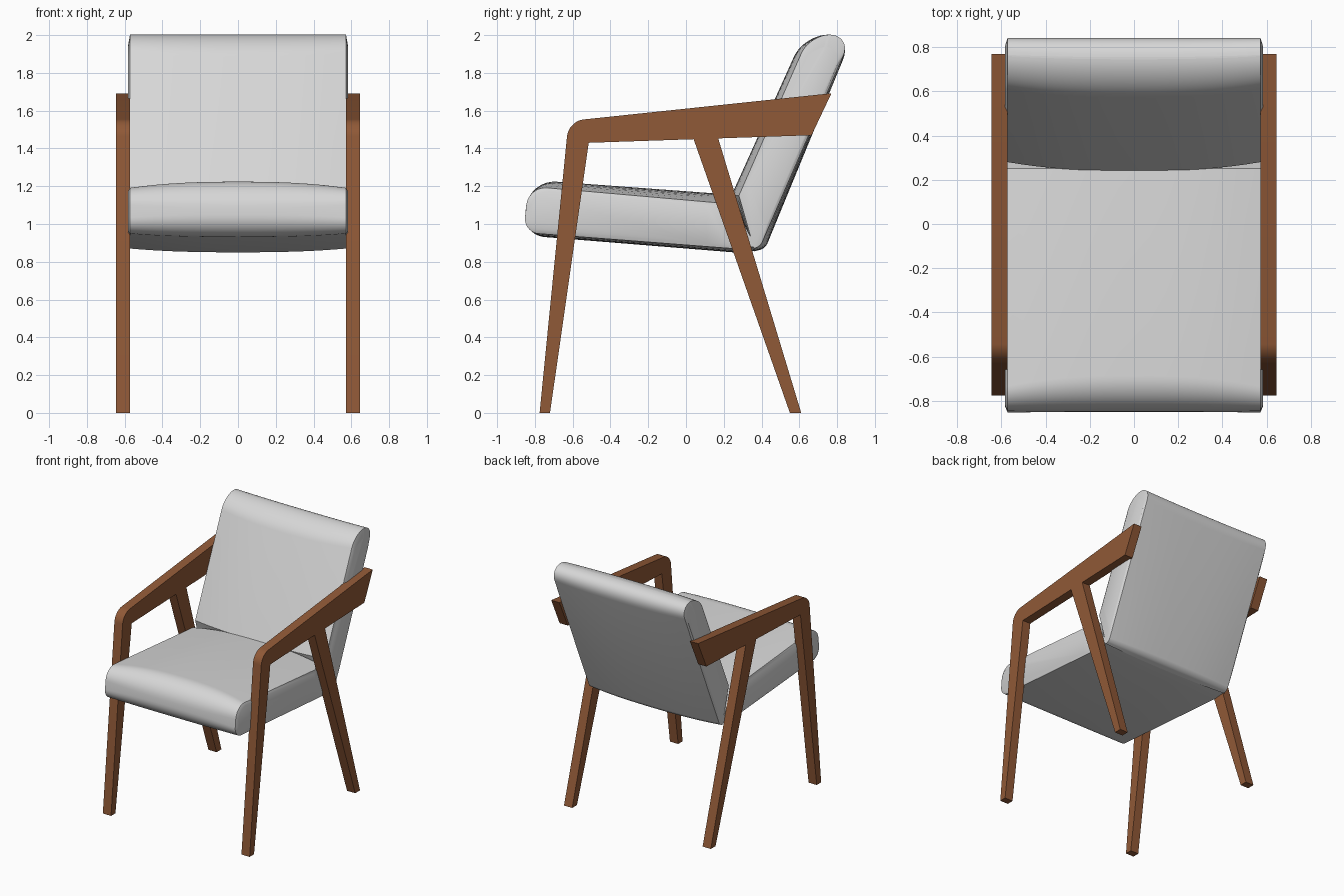
import bpy, bmesh
from mathutils import Vector

if "Cube" in bpy.data.objects:
    bpy.data.objects.remove(bpy.data.objects["Cube"])


def material(name, rgb):
    m = bpy.data.materials.new(name)
    m.diffuse_color = (*rgb, 1)
    m.use_nodes = True
    m.node_tree.nodes["Principled BSDF"].inputs["Base Color"].default_value = m.diffuse_color
    return m


wood = material("brown wood", (0.28, 0.10, 0.038))
fabric = material("light grey fabric", (0.68, 0.68, 0.68))


def rounded(points, steps=10):
    """Points are (y, z, tangent length); corners with a length get rounded."""
    out = []
    for i, (y, z, d) in enumerate(points):
        c = Vector((y, z))
        if not d:
            out.append(c)
            continue
        p = Vector(points[i - 1][:2])
        n = Vector(points[(i + 1) % len(points)][:2])
        a = c + (p - c).normalized() * d
        b = c + (n - c).normalized() * d
        a2, b2 = a.lerp(c, 0.55), b.lerp(c, 0.55)
        for k in range(steps + 1):
            t = k / steps
            out.append(a * (1-t)**3 + a2 * 3*t*(1-t)**2 + b2 * 3*t*t*(1-t) + b * t**3)
    return out


def loft(name, rings, mat):
    """Bridge a list of (x, yz outline) rings and cap both ends."""
    bm = bmesh.new()
    loops = [[bm.verts.new((x, p.x, p.y)) for p in ring] for x, ring in rings]
    n = len(loops[0])
    for a, b in zip(loops, loops[1:]):
        for i in range(n):
            j = (i + 1) % n
            bm.faces.new((a[i], a[j], b[j], b[i]))
    bm.faces.new(loops[0])
    bm.faces.new(loops[-1])
    bmesh.ops.recalc_face_normals(bm, faces=bm.faces[:])
    me = bpy.data.meshes.new(name)
    bm.to_mesh(me)
    bm.free()
    ob = bpy.data.objects.new(name, me)
    bpy.context.collection.objects.link(ob)
    me.materials.append(mat)
    bpy.ops.object.select_all(action='DESELECT')
    ob.select_set(True)
    bpy.context.view_layer.objects.active = ob
    bpy.ops.object.shade_smooth_by_angle(angle=0.6)
    return ob


def cushion(name, centre, edge):
    """Crowned cushion: outline blends from edge to fuller centre across x."""
    c, e = rounded(centre), rounded(edge)
    mid = sum(e, Vector((0, 0))) / len(e)
    inner = [mid + (p - mid) * 0.85 for p in e]
    rings = [(-0.583, inner)]
    for k in range(17):
        u = -1 + k / 8
        t = 1 - abs(u) ** 2.5
        rings.append((0.572 * u, [q.lerp(p, t) for p, q in zip(c, e)]))
    rings.append((0.583, inner))
    return loft(name, rings, fabric)


def frame_part(name, points):
    """Flat wooden profile, mirrored to the other side."""
    ring = rounded(points)
    ob = loft(name, [(0.573, ring), (0.645, ring)], wood)
    mod = ob.modifiers.new("mirror", 'MIRROR')
    mod.use_axis = (True, False, False)


# Seat cushion with a rounded front edge
cushion("seat_cushion",
        [(-0.86, 0.94, 0.11), (-0.835, 1.235, 0.15), (0.25, 1.155, 0), (0.38, 0.86, 0), (0.25, 0.85, 0)],
        [(-0.86, 0.955, 0.08), (-0.835, 1.20, 0.10), (0.25, 1.105, 0), (0.37, 0.88, 0), (0.25, 0.87, 0)])

# Reclined backrest with a rounded top
cushion("backrest_cushion",
        [(0.36, 0.855, 0), (0.24, 1.15, 0), (0.625, 2.005, 0.13), (0.885, 2.0, 0.14), (0.42, 0.87, 0.03)],
        [(0.36, 0.87, 0), (0.28, 1.15, 0), (0.655, 2.005, 0.11), (0.88, 2.0, 0.12), (0.395, 0.885, 0.02)])

# Front leg bending into the tapered armrest
frame_part("front_leg_and_armrest",
           [(-0.775, 0, 0), (-0.622, 1.545, 0.08), (0.77, 1.692, 0),
            (0.665, 1.47, 0), (-0.515, 1.43, 0), (-0.72, 0, 0)])

# Slanted, tapered back leg
frame_part("back_leg",
           [(0.55, 0, 0), (0.04, 1.45, 0), (0.17, 1.455, 0), (0.61, 0, 0)])
